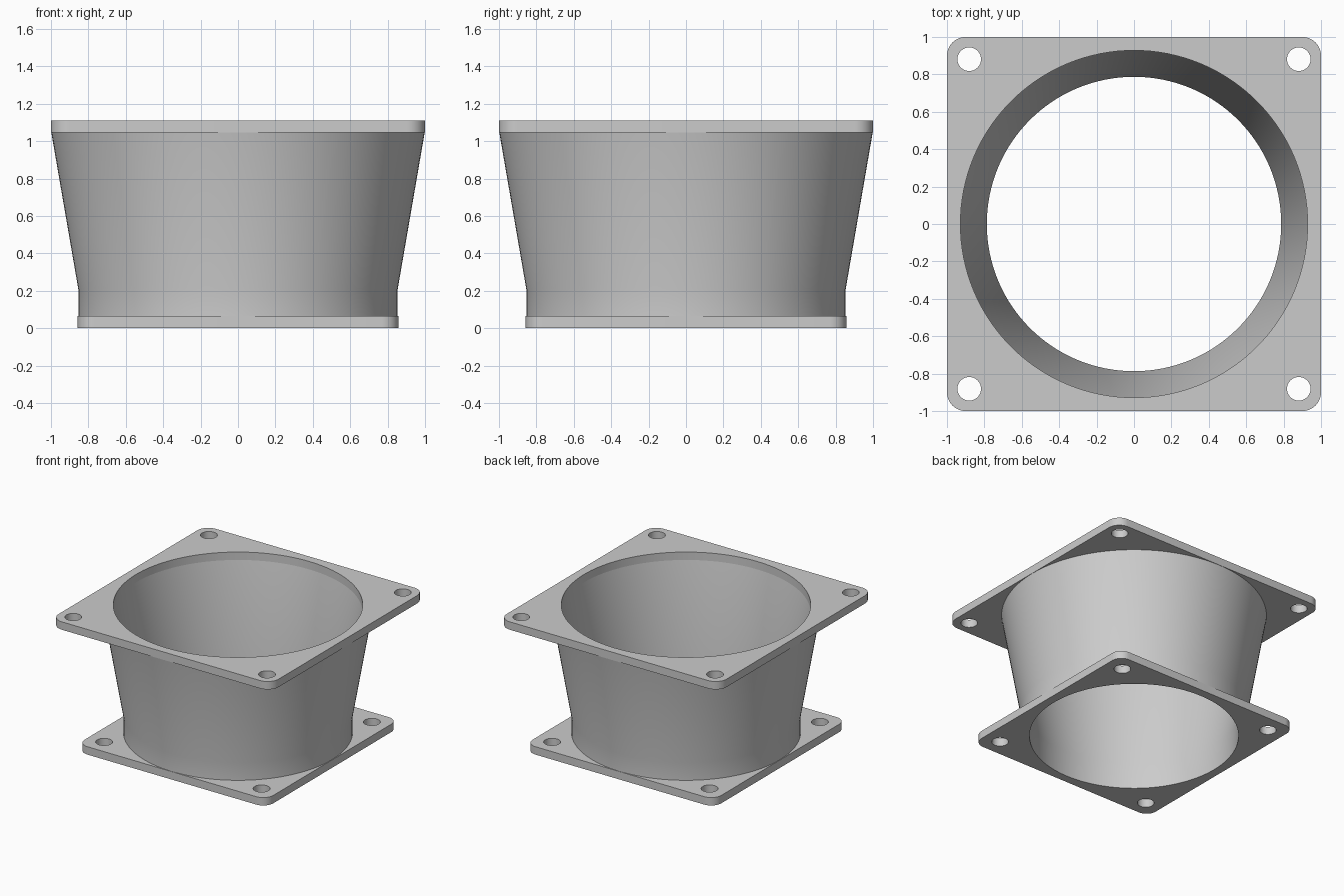
import bpy, bmesh
from math import sin, cos, pi, radians

cube = bpy.data.objects.get("Cube")
if cube:
    bpy.data.objects.remove(cube, do_unlink=True)

SEGMENTS = 128
PLATE = 0.065
TOP = 1.11

grey = bpy.data.materials.new("light grey plastic")
grey.use_nodes = True
colour = (0.6, 0.6, 0.6, 1)
grey.diffuse_color = colour
grey.node_tree.nodes["Principled BSDF"].inputs["Base Color"].default_value = colour


def finish(obj):
    """Clean the mesh, colour it and smooth its curved walls."""
    bm = bmesh.new()
    bm.from_mesh(obj.data)
    bmesh.ops.remove_doubles(bm, verts=bm.verts, dist=0.0001)
    bmesh.ops.recalc_face_normals(bm, faces=bm.faces)
    bm.to_mesh(obj.data)
    bm.free()
    obj.data.materials.clear()
    obj.data.materials.append(grey)
    bpy.ops.object.select_all(action='DESELECT')
    obj.select_set(True)
    bpy.context.view_layer.objects.active = obj
    bpy.ops.object.shade_smooth_by_angle(angle=radians(30))


def circle(x, y, r, n):
    return [(x + r * cos(2 * pi * i / n), y + r * sin(2 * pi * i / n)) for i in range(n)]


def rounded_square(half, r, steps=10):
    c = half - r
    corners = [(c, c), (-c, c), (-c, -c), (c, -c)]
    return [(x + r * cos((q + i / steps) * pi / 2), y + r * sin((q + i / steps) * pi / 2))
            for q, (x, y) in enumerate(corners) for i in range(steps + 1)]


def flange(name, z, half, corner, bore, hole_at, hole_r):
    """Square plate with a large bore and four screw holes."""
    outlines = [rounded_square(half, corner), circle(0, 0, bore, SEGMENTS)]
    outlines += [circle(sx * hole_at, sy * hole_at, hole_r, 32)
                 for sx in (-1, 1) for sy in (-1, 1)]
    curve = bpy.data.curves.new(name + "_outline", 'CURVE')
    curve.dimensions = '2D'
    curve.fill_mode = 'BOTH'
    curve.extrude = PLATE / 2
    for points in outlines:
        spline = curve.splines.new('POLY')
        spline.points.add(len(points) - 1)
        for p, (x, y) in zip(spline.points, points):
            p.co = (x, y, 0, 1)
        spline.use_cyclic_u = True
    source = bpy.data.objects.new(name + "_outline", curve)
    bpy.context.collection.objects.link(source)
    graph = bpy.context.evaluated_depsgraph_get()
    mesh = bpy.data.meshes.new_from_object(source.evaluated_get(graph))
    bpy.data.objects.remove(source, do_unlink=True)
    obj = bpy.data.objects.new(name, mesh)
    bpy.context.collection.objects.link(obj)
    obj.location.z = z + PLATE / 2
    finish(obj)


def duct(name, profile):
    """Closed radius/height profile turned around the z axis."""
    bm = bmesh.new()
    rings = [[bm.verts.new((x, y, z)) for x, y in circle(0, 0, r, SEGMENTS)]
             for r, z in profile]
    for k, low in enumerate(rings):
        high = rings[(k + 1) % len(rings)]
        for i in range(SEGMENTS):
            j = (i + 1) % SEGMENTS
            bm.faces.new((low[i], low[j], high[j], high[i]))
    mesh = bpy.data.meshes.new(name)
    bm.to_mesh(mesh)
    bm.free()
    obj = bpy.data.objects.new(name, mesh)
    bpy.context.collection.objects.link(obj)
    finish(obj)


# Mounting plates
flange("bottom_flange", 0, 0.857, 0.09, 0.787, 0.716, 0.063)
flange("top_flange", TOP - PLATE, 1.0, 0.1, 0.928, 0.881, 0.063)

# Hollow duct: short straight collar, then a widening cone
duct("tapered_duct", [
    (0.854, PLATE), (0.854, 0.21), (0.998, TOP - PLATE),
    (0.928, TOP - PLATE), (0.787, 0.21), (0.787, PLATE)])
